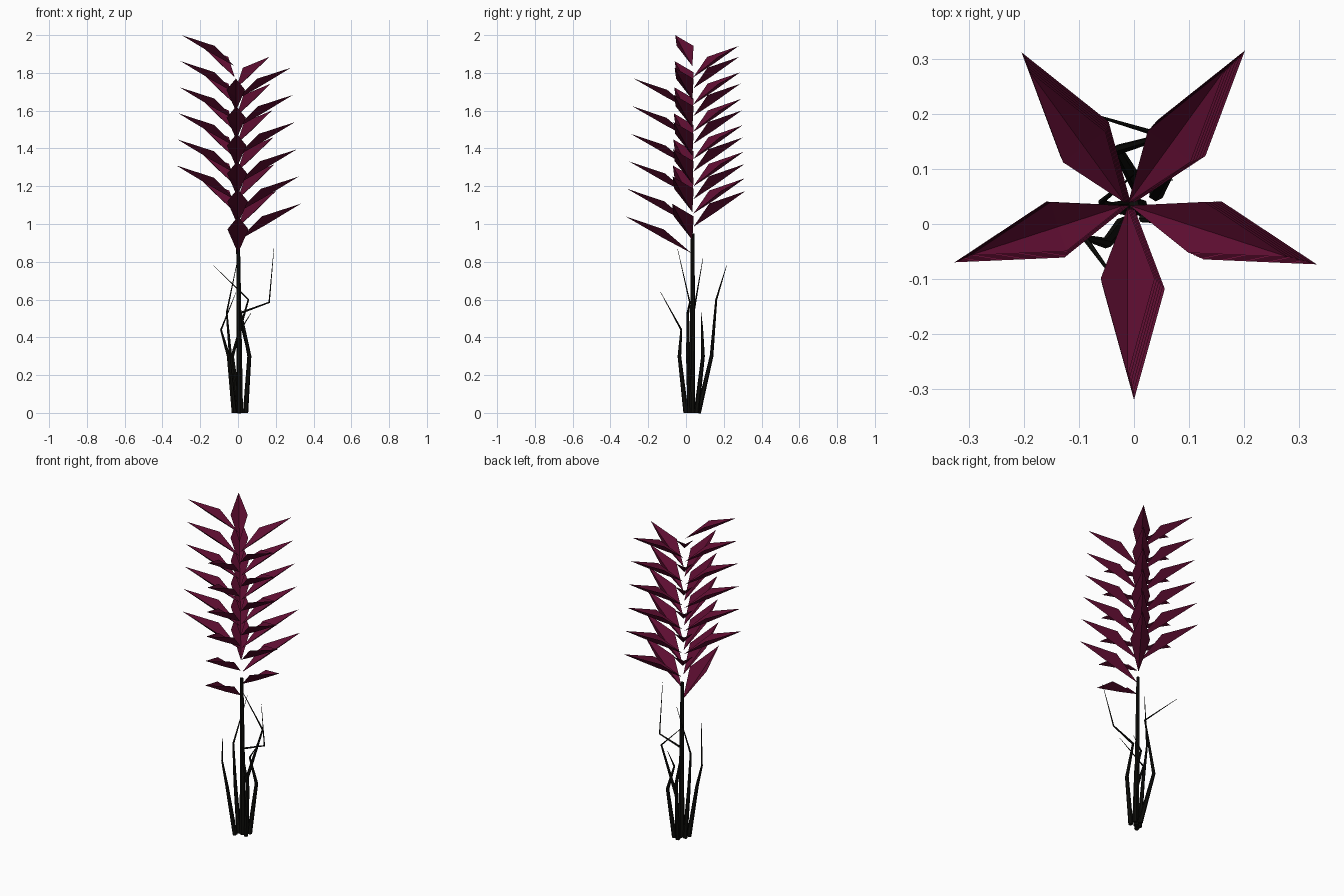
import bpy, bmesh, math
from mathutils import Vector

cube = bpy.data.objects.get("Cube")
if cube:
    bpy.data.objects.remove(cube, do_unlink=True)


def material(name, rgb):
    mat = bpy.data.materials.new(name)
    mat.use_nodes = True
    mat.diffuse_color = (*rgb, 1)
    mat.node_tree.nodes["Principled BSDF"].inputs["Base Color"].default_value = (*rgb, 1)
    return mat


BURGUNDY = material("burgundy", (0.11, 0.004, 0.03))
BLACK = material("stem black", (0.004, 0.004, 0.003))


def stalk(name, points, thick, thin):
    """Faceted tapering tube along a bent path."""
    curve = bpy.data.curves.new(name, "CURVE")
    curve.dimensions = "3D"
    curve.bevel_depth = 1
    curve.bevel_resolution = 1
    curve.use_fill_caps = True
    spline = curve.splines.new("POLY")
    spline.points.add(len(points) - 1)
    spline.use_smooth = False
    for i, (pt, co) in enumerate(zip(spline.points, points)):
        pt.co = (*co, 1)
        pt.radius = thick + (thin - thick) * i / (len(points) - 1)
    curve.materials.append(BLACK)
    obj = bpy.data.objects.new(name, curve)
    bpy.context.collection.objects.link(obj)
    bpy.ops.object.select_all(action="DESELECT")
    obj.select_set(True)
    bpy.context.view_layer.objects.active = obj
    bpy.ops.object.convert(target="MESH")


def add_leaf(bm, tip_z, angle, size, centre):
    """Keeled diamond leaf: straight midrib with raised side corners."""
    out = Vector((math.cos(angle), math.sin(angle), 0))
    side = Vector((-out.y, out.x, 0))

    def vert(reach, width, drop):
        p = centre + (out * reach + side * width) * size
        return bm.verts.new((p.x, p.y, tip_z - drop * size))

    base = vert(0.005, 0, 0.195)
    rib = vert(0.155, 0, 0.115)
    tip = vert(0.355, 0, 0)
    left = vert(0.153, 0.056, 0.068)
    right = vert(0.153, -0.056, 0.068)
    for face in ((base, rib, left), (rib, tip, left),
                 (base, right, rib), (rib, right, tip)):
        bm.faces.new(face)


# Flower head: six rising whorls of five leaves
bm = bmesh.new()
for whorl in range(6):
    for k in range(5):
        tip_z = 1.04 + 0.146 * whorl + 0.0675 * k - 0.002 * whorl * k
        rise = (tip_z - 1.04) / 0.96
        add_leaf(bm, tip_z, math.radians(72 * k - 90), 1 - 0.16 * rise,
                 Vector((-0.015 * rise, 0.035, 0)))
mesh = bpy.data.meshes.new("flower_leaves")
bm.to_mesh(mesh)
bm.free()
mesh.materials.append(BURGUNDY)
bpy.context.collection.objects.link(bpy.data.objects.new("flower_leaves", mesh))

# Main stem
stalk("main_stem", [(0.01, 0.03, 0), (0.005, 0.035, 0.5), (0, 0.035, 0.95)], 0.017, 0.01)

# Thin bent side stems
SIDE_STEMS = {
    "front_stem": [(-0.02, 0, 0), (-0.05, -0.035, 0.3), (-0.09, -0.025, 0.44), (-0.01, -0.135, 0.64)],
    "back_stem": [(0.01, 0.065, 0), (-0.03, 0.135, 0.3), (0.055, 0.16, 0.6), (-0.13, 0.215, 0.78)],
    "left_stem": [(0.04, 0.02, 0), (0.06, 0.01, 0.3), (0.015, 0.01, 0.53),
                  (0.165, 0.02, 0.585), (0.19, -0.045, 0.87)],
    "short_stem": [(0.04, 0.055, 0), (0.062, 0.09, 0.3), (0.02, 0.085, 0.45), (0.07, 0.08, 0.53)],
    "right_stem": [(-0.015, 0.03, 0), (-0.04, 0.03, 0.3), (-0.06, 0.04, 0.53), (0, 0.09, 0.82)],
}
for name, path in SIDE_STEMS.items():
    stalk(name, path, 0.014, 0.001)
